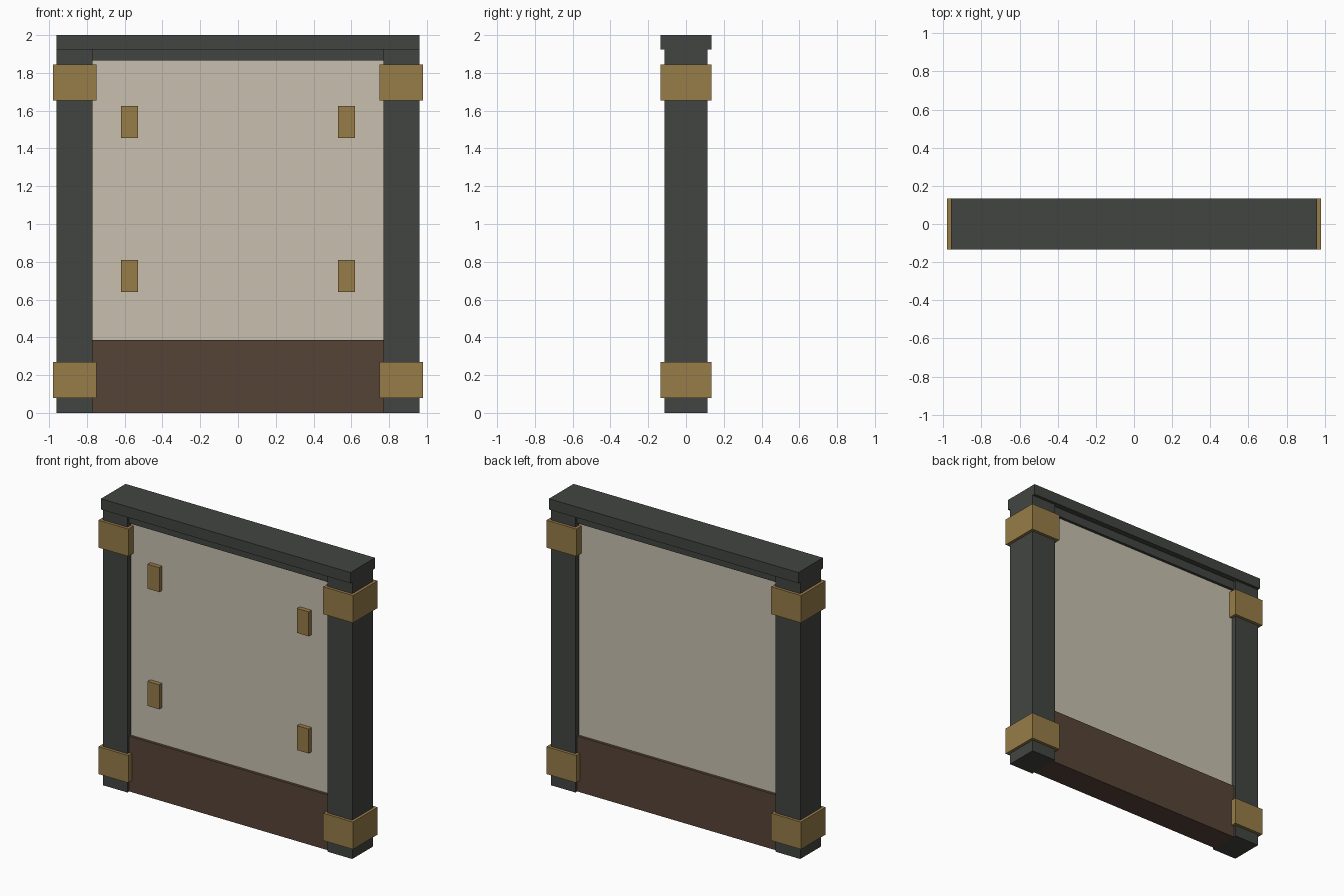
import bpy

if "Cube" in bpy.data.objects:
    bpy.data.objects.remove(bpy.data.objects["Cube"])


def material(name, rgb):
    m = bpy.data.materials.new(name)
    m.diffuse_color = (*rgb, 1)
    m.use_nodes = True
    m.node_tree.nodes["Principled BSDF"].inputs["Base Color"].default_value = m.diffuse_color
    return m


DARK = material("dark_metal", (0.055, 0.06, 0.053))
BRASS = material("brass", (0.31, 0.20, 0.065))
CREAM = material("cream_panel", (0.58, 0.53, 0.43))
BROWN = material("brown_wood", (0.093, 0.057, 0.038))


def box(name, x, y, z, mat):
    """Box given by (min, max) pairs on each axis."""
    bpy.ops.mesh.primitive_cube_add(
        size=1, location=[(a + b) / 2 for a, b in (x, y, z)])
    ob = bpy.context.object
    ob.name = name
    ob.scale = [b - a for a, b in (x, y, z)]
    bpy.ops.object.transform_apply(location=False, rotation=False, scale=True)
    ob.data.materials.append(mat)
    return ob


def mirrored(side, a, b):
    return tuple(sorted((side * a, side * b)))


# Infill between the posts
box("panel", (-0.77, 0.77), (-0.077, 0.077), (0.385, 1.865), CREAM)
box("base_board", (-0.77, 0.77), (-0.096, 0.096), (0, 0.385), BROWN)

# Top rail and wider cap
box("top_rail", (-0.77, 0.77), (-0.096, 0.096), (1.865, 1.925), DARK)
box("top_cap", (-0.96, 0.96), (-0.135, 0.135), (1.925, 2.0), DARK)

for label, side in (("left", -1), ("right", 1)):
    # Post with two brass bands
    box(f"{label}_post", mirrored(side, 0.77, 0.96), (-0.115, 0.115), (0, 1.925), DARK)
    for level, z in (("lower", 0.08), ("upper", 1.655)):
        box(f"{label}_{level}_band", mirrored(side, 0.75, 0.98),
            (-0.135, 0.135), (z, z + 0.19), BRASS)
    # Small clips on the front of the panel
    for level, z in (("lower", 0.64), ("upper", 1.455)):
        box(f"{label}_{level}_clip", mirrored(side, 0.53, 0.62),
            (-0.108, -0.077), (z, z + 0.17), BRASS)
